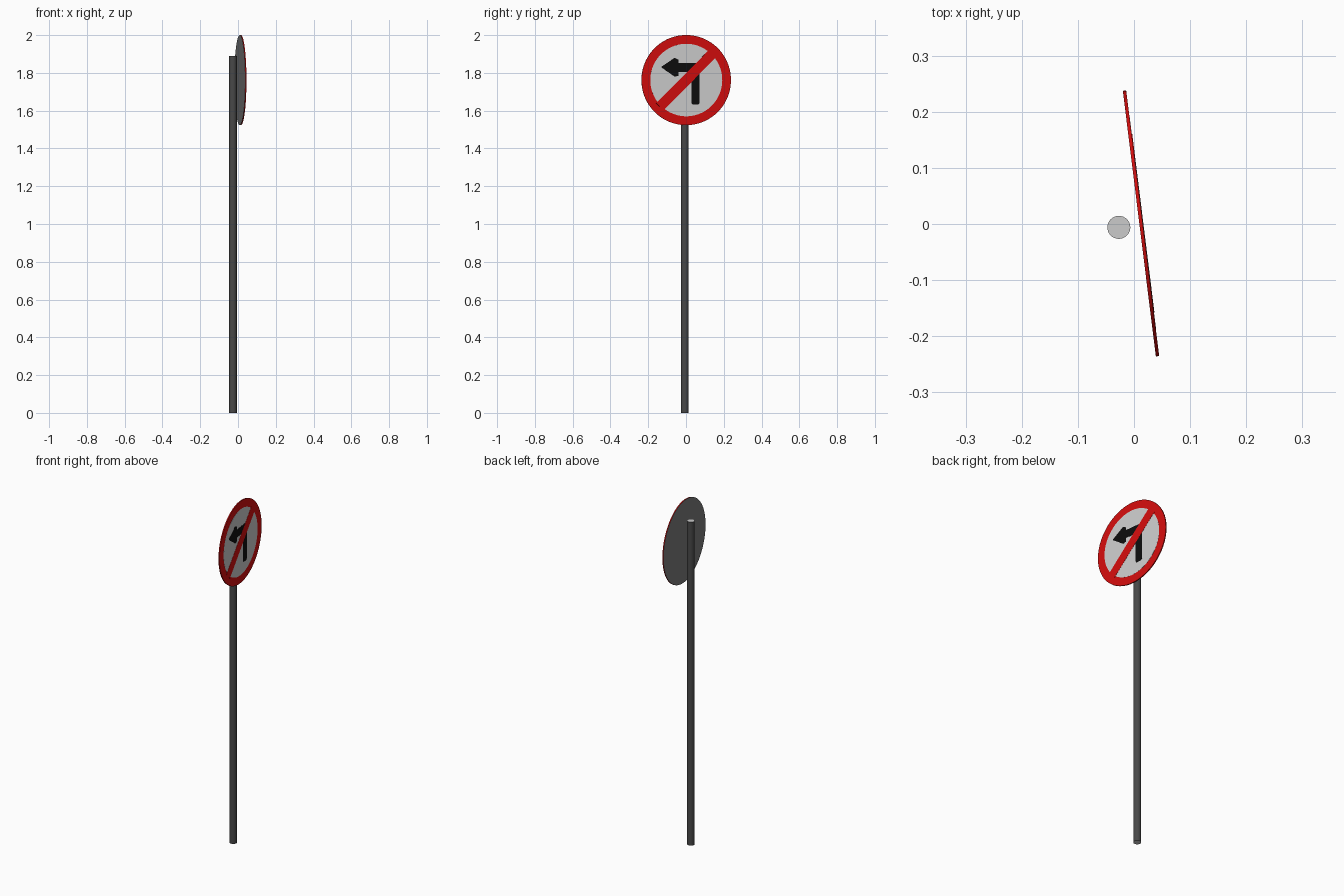
import bpy, bmesh, math
from mathutils import Matrix

if "Cube" in bpy.data.objects:
    bpy.data.objects.remove(bpy.data.objects["Cube"])

ANGLE = math.radians(7.08)
SIGN = Matrix.Translation((0.0125, 0.001, 1.762)) @ Matrix.Rotation(ANGLE, 4, 'Z')


def material(name, rgb):
    m = bpy.data.materials.new(name)
    m.diffuse_color = (*rgb, 1)
    m.use_nodes = True
    m.node_tree.nodes["Principled BSDF"].inputs["Base Color"].default_value = m.diffuse_color
    return m


red = material("red", (0.64, 0.004, 0.004))
white = material("light grey", (0.60, 0.60, 0.60))
black = material("black", (0.004, 0.004, 0.004))
back_grey = material("mid grey", (0.20, 0.20, 0.20))
pole_grey = material("dark grey", (0.065, 0.065, 0.065))


def circle(r, n=96):
    return [(r * math.cos(2 * math.pi * i / n), r * math.sin(2 * math.pi * i / n)) for i in range(n)]


def plate(name, outline, x0, x1, mats):
    """Extrude a (y, z) outline from x0 to x1 in the sign's own frame."""
    bm = bmesh.new()
    face = bm.faces.new([bm.verts.new((x0, y, z)) for y, z in outline])
    ext = bmesh.ops.extrude_face_region(bm, geom=[face], use_keep_orig=True)
    for v in ext["geom"]:
        if isinstance(v, bmesh.types.BMVert):
            v.co.x = x1
    bmesh.ops.recalc_face_normals(bm, faces=bm.faces)
    if len(mats) > 1:  # second material on the rear face
        for f in bm.faces:
            f.material_index = 1 if f.normal.x < -0.5 else 0
    return finish(name, bm, mats, SIGN)


def finish(name, bm, mats, matrix):
    me = bpy.data.meshes.new(name)
    bm.to_mesh(me)
    bm.free()
    for m in mats:
        me.materials.append(m)
    ob = bpy.data.objects.new(name, me)
    bpy.context.collection.objects.link(ob)
    ob.matrix_world = matrix
    return ob


# Round sign board: red front and rim, grey back
plate("sign_disc", circle(0.2385), -0.003, 0.003, [red, back_grey])

# Light face inside the red ring
plate("sign_face", circle(0.192), 0.0025, 0.0034, [white])

# Left-turn arrow
arrow = [(-0.135, 0.069), (-0.062, 0.018), (-0.042, 0.022), (-0.042, 0.044),
         (0.027, 0.044), (0.027, -0.122), (0.034, -0.13), (0.064, -0.13),
         (0.071, -0.122), (0.071, 0.091), (-0.042, 0.091), (-0.042, 0.108),
         (-0.062, 0.118)]
plate("turn_arrow", arrow, 0.003, 0.0038, [black])

# Diagonal prohibition bar on top
s = math.sqrt(0.5)
bar = [((a - b) * s, (a + b) * s) for a, b in
       [(-0.2, -0.027), (0.2, -0.027), (0.2, 0.027), (-0.2, 0.027)]]
plate("diagonal_bar", bar, 0.003, 0.0042, [red])

# Pole with light end caps
bm = bmesh.new()
bmesh.ops.create_cone(bm, cap_ends=True, segments=32, radius1=0.0205, radius2=0.0205, depth=1.89)
for f in bm.faces:
    f.material_index = 1 if abs(f.normal.z) > 0.5 else 0
    f.smooth = abs(f.normal.z) < 0.5
for e in bm.edges:
    e.smooth = e.calc_face_angle(0) < 0.6
finish("pole", bm, [pole_grey, white], Matrix.Translation((-0.027, -0.006, 0.945)))
